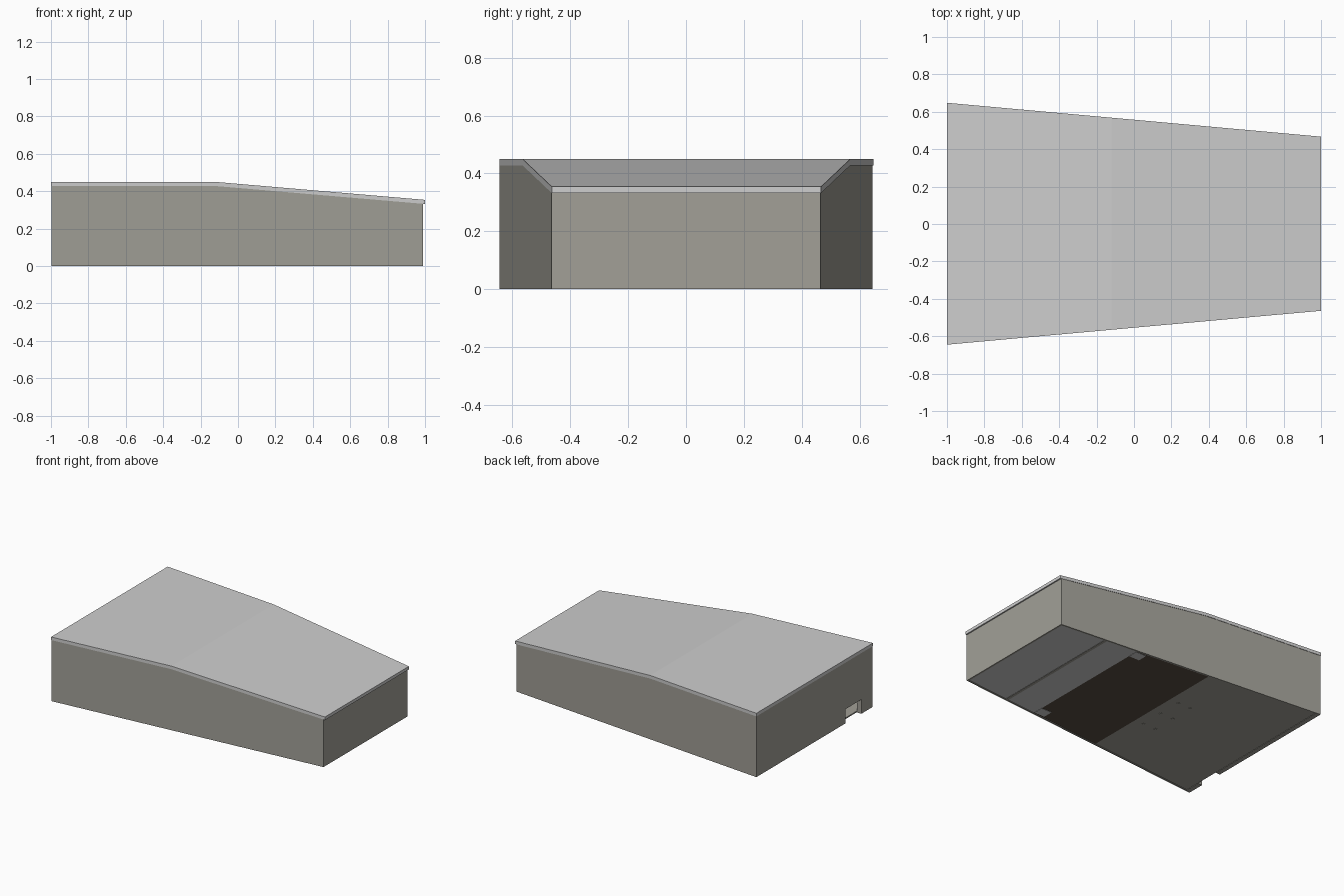
import bpy, bmesh

if "Cube" in bpy.data.objects:
    bpy.data.objects.remove(bpy.data.objects["Cube"])

def material(name, rgb):
    m = bpy.data.materials.new(name)
    m.diffuse_color = (*rgb, 1)
    m.use_nodes = True
    m.node_tree.nodes["Principled BSDF"].inputs["Base Color"].default_value = m.diffuse_color
    return m

WALL = material("warm grey wall", (0.36, 0.35, 0.31))
ROOF = material("light grey roof", (0.62, 0.62, 0.62))
BROWN = material("dark brown floor", (0.10, 0.075, 0.055))

BEND, END, T = -0.12, 0.99, 0.012

def half(x):                      # tapering half width of the plan
    return 0.645 - 0.0905 * (x + 1)

def top(x):                       # roof height: flat, then falling
    return 0.45 if x <= BEND else 0.45 - 0.096 * (x - BEND) / (1 - BEND)

def eaves(x):
    return top(x) - 0.022

def val(f, x):
    return f(x) if callable(f) else f

def loft(name, xs, y0, y1, z0, z1, mat):
    """Box-section solid along x; each bound is a number or function of x."""
    bm = bmesh.new()
    rings = []
    for x in xs:
        a, b, c, d = (val(f, x) for f in (y0, y1, z0, z1))
        rings.append([bm.verts.new((x, y, z)) for y, z in ((a, c), (b, c), (b, d), (a, d))])
    for p, q in zip(rings, rings[1:]):
        for i in range(4):
            j = (i + 1) % 4
            bm.faces.new((p[i], p[j], q[j], q[i]))
    bm.faces.new(rings[0])
    bm.faces.new(rings[-1][::-1])
    bmesh.ops.recalc_face_normals(bm, faces=bm.faces[:])
    me = bpy.data.meshes.new(name)
    bm.to_mesh(me)
    bm.free()
    me.materials.append(mat)
    ob = bpy.data.objects.new(name, me)
    bpy.context.collection.objects.link(ob)
    return ob

inner = lambda x: half(x) - T
neg = lambda f: (lambda x: -f(x))

# Roof sheet with small overhang at the narrow end
loft("roof", (-1, BEND, 1), neg(half), lambda x: half(x) + 0.003, eaves, top, ROOF)

# Long side walls
loft("side_wall_back", (-0.998, BEND, END), inner, half, 0, eaves, WALL)
loft("side_wall_front", (-0.998, BEND, END), neg(half), neg(inner), 0, eaves, WALL)

# Narrow end wall
loft("stage_end_wall", (END - T, END), neg(inner), inner, 0, eaves, WALL)

# Wide end wall around the entrance opening
D0, D1, DH = -0.52, -0.345, 0.10
ends = (-0.998, -0.965)
loft("entrance_wall_long", ends, D1, inner, 0, eaves, WALL)
loft("entrance_wall_short", ends, neg(inner), D0, 0, eaves, WALL)
loft("entrance_lintel", ends, D0, D1, DH, eaves, WALL)

# Floors: foyer, seating and stage
loft("foyer_floor", (-0.965, -0.15), neg(inner), inner, 0.003, 0.012, WALL)
loft("seating_floor", (-0.15, 0.40), neg(inner), inner, 0.003, 0.012, BROWN)
loft("stage", (0.40, END - T), neg(inner), inner, 0.003, 0.05, ROOF)
loft("stage_front_line", (0.63, 0.65), neg(inner), inner, 0.001, 0.004, WALL)

# Stage side steps
for name, s in (("steps_back", 1), ("steps_front", -1)):
    y = sorted((s * 0.43, s * 0.50))
    loft(name, (0.32, 0.40), y[0], y[1], 0.001, 0.035, ROOF)

# Upper storey slab over the foyer
loft("balcony_slab", (-0.965, -0.10), neg(inner), inner, 0.18, 0.19, WALL)

# Foyer columns
for i, x in enumerate((-0.32, -0.22)):
    for j, y in enumerate((-0.17, 0, 0.17)):
        loft(f"column_{i}_{j}", (x - 0.008, x + 0.008), y - 0.008, y + 0.008, 0.001, 0.18, WALL)
